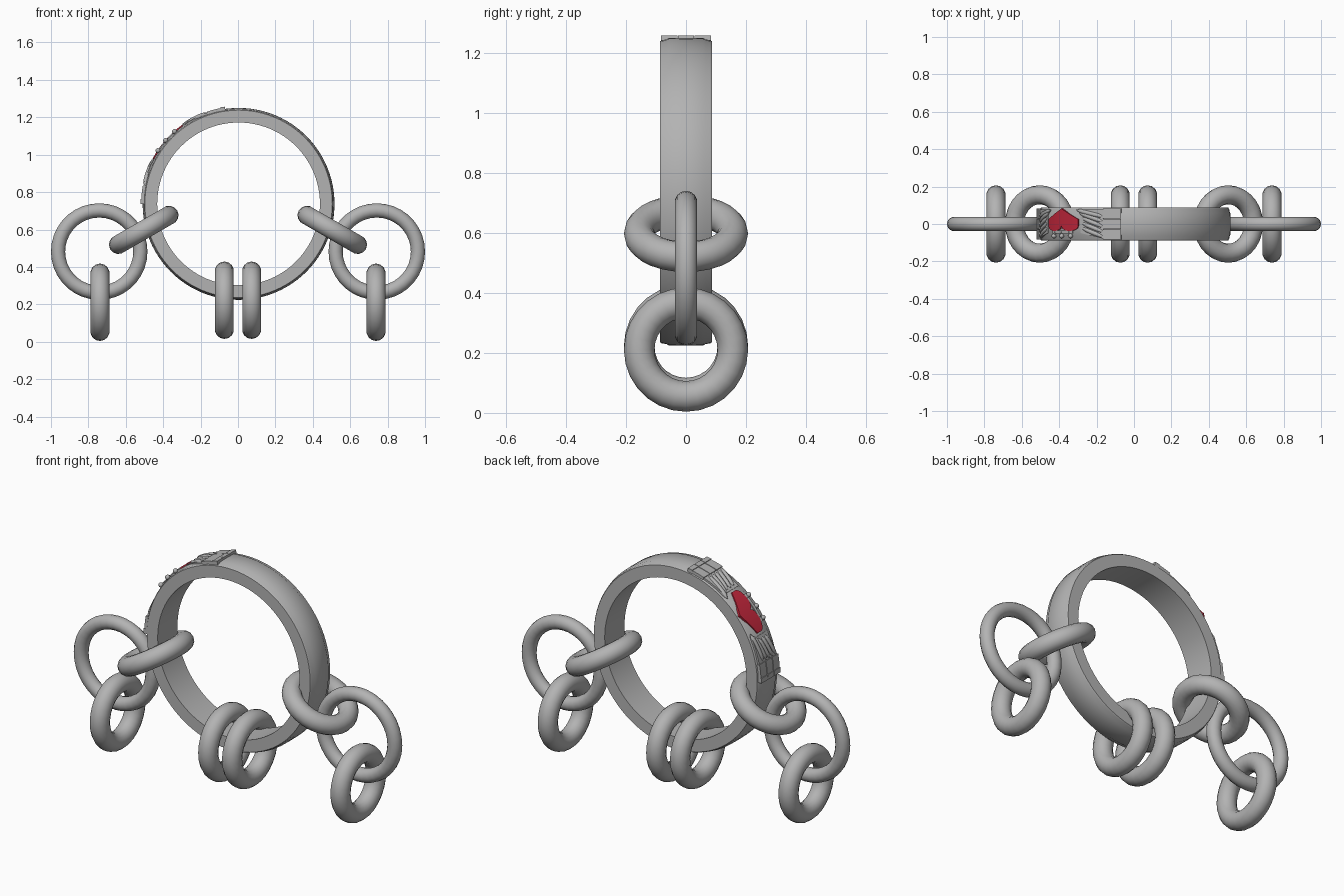
import bpy, bmesh, math
from mathutils import Vector, Matrix

cube = bpy.data.objects.get("Cube")
if cube:
    bpy.data.objects.remove(cube, do_unlink=True)

CENTER = Vector((0.003, 0, 0.737))   # middle of the band
CREST = 49                           # ornament angle from the top, towards -x


def material(name, rgb, rough):
    m = bpy.data.materials.new(name)
    m.use_nodes = True
    m.diffuse_color = (*rgb, 1)
    bsdf = m.node_tree.nodes["Principled BSDF"]
    bsdf.inputs["Base Color"].default_value = (*rgb, 1)
    bsdf.inputs["Roughness"].default_value = rough
    return m


SILVER = material("silver grey", (0.45, 0.45, 0.45), 0.5)
RED = material("heart red", (0.55, 0.02, 0.045), 0.5)


def finish(name, bm, mat=SILVER, angle=35):
    bmesh.ops.recalc_face_normals(bm, faces=bm.faces)
    mesh = bpy.data.meshes.new(name)
    bm.to_mesh(mesh)
    bm.free()
    mesh.materials.append(mat)
    ob = bpy.data.objects.new(name, mesh)
    bpy.context.collection.objects.link(ob)
    bpy.ops.object.select_all(action='DESELECT')
    bpy.context.view_layer.objects.active = ob
    ob.select_set(True)
    bpy.ops.object.shade_smooth_by_angle(angle=math.radians(angle))
    return ob


def on_band(deg, y, r):
    a = math.radians(deg)
    return CENTER + Vector((-r * math.sin(a), y, r * math.cos(a)))


def bridge_loops(bm, loops, closed):
    n = len(loops[0])
    pairs = list(zip(loops, loops[1:])) + ([(loops[-1], loops[0])] if closed else [])
    for p, q in pairs:
        for i in range(n):
            j = (i + 1) % n
            bm.faces.new((p[i], p[j], q[j], q[i]))
    if not closed:
        bm.faces.new(loops[0])
        bm.faces.new(loops[-1])


def torus(name, center, major, minor, rot, around=28, tube=14):
    bm = bmesh.new()
    loops = []
    for i in range(around):
        u = math.tau * i / around
        loop = []
        for j in range(tube):
            v = math.tau * j / tube
            r = major + minor * math.cos(v)
            p = Vector((r * math.cos(u), r * math.sin(u), minor * math.sin(v)))
            loop.append(bm.verts.new(rot @ p + Vector(center)))
        loops.append(loop)
    bridge_loops(bm, loops, True)
    return finish(name, bm, angle=60)


def slab(name, a0, a1, lo, hi, r0, r1, mat=SILVER, steps=12):
    """Plate bent around the band; lo and hi give its edges for t in -1..1."""
    bm = bmesh.new()
    loops = []
    for i in range(steps + 1):
        t = -1 + 2 * i / steps
        a = a0 + (a1 - a0) * i / steps
        corners = ((lo(t), r0), (hi(t), r0), (hi(t), r1), (lo(t), r1))
        loops.append([bm.verts.new(on_band(a, y, r)) for y, r in corners])
    bridge_loops(bm, loops, False)
    return finish(name, bm, mat)


def finger(name, start, end, radius):
    """Rounded tapering rod lying on the band."""
    bm = bmesh.new()
    loops = []
    for i in range(9):
        t = i / 8
        a = start[0] + (end[0] - start[0]) * t
        y = start[1] + (end[1] - start[1]) * t
        w = radius * max(0.2, math.sqrt(1 - (2 * t - 1) ** 4))
        loops.append([bm.verts.new(on_band(a, y + w * math.cos(k * math.tau / 8),
                                           0.513 + w * 0.9 * math.sin(k * math.tau / 8)))
                      for k in range(8)])
    bridge_loops(bm, loops, False)
    return finish(name, bm, angle=50)


# Band: swept profile with stepped, softly domed outside
profile = [(-0.087, 0.435), (0.087, 0.435), (0.087, 0.501), (0.08, 0.506),
           (0.066, 0.507), (0.058, 0.512), (0, 0.513), (-0.058, 0.512),
           (-0.066, 0.507), (-0.08, 0.506), (-0.087, 0.501)]
bm = bmesh.new()
bridge_loops(bm, [[bm.verts.new(on_band(i * 360 / 96, y, r)) for y, r in profile]
                  for i in range(96)], True)
finish("band", bm)

# Linked rings on both sides
for side, label in ((1, "left"), (-1, "right")):
    upright = Matrix.Rotation(math.pi / 2, 3, 'Y')
    facing = Matrix.Rotation(math.pi / 2, 3, 'X')
    tilted = Matrix.Rotation(side * math.radians(30), 3, 'Y')
    torus(label + "_band_link", (side * 0.504, 0, 0.598), 0.156, 0.051, tilted)
    torus(label + "_large_ring", (side * 0.742, 0, 0.482), 0.22, 0.038, facing, 36)
    torus(label + "_hanging_ring", (side * 0.738, 0, 0.211), 0.156, 0.051, upright)
    torus(label + "_bottom_ring", (side * 0.073, 0, 0.222), 0.156, 0.051, upright)

# Hands and cuffs, mirrored about the heart
for s, label in ((-1, "upper"), (1, "lower")):
    for k in range(3):
        y = (k - 1) * 0.056
        slab(f"{label}_cuff_strip_{k}", CREST + s * 30, CREST + s * 38,
             lambda t: y - 0.026, lambda t: y + 0.026, 0.49, 0.521, steps=4)
        slab(f"{label}_cuff_edge_{k}", CREST + s * 38, CREST + s * 41,
             lambda t: y - 0.027, lambda t: y + 0.027, 0.49, 0.525, steps=2)
    slab(label + "_palm", CREST + s * 30, CREST + s * 15,
         lambda t: -0.078 + 0.015 * (t + 1), lambda t: 0.078, 0.49, 0.516)
    for k in range(5):
        y = -0.068 + k * 0.027
        finger(f"{label}_finger_{k}", (CREST + s * 30, y),
               (CREST + s * (16 - 2 * max(0, k - 2)), min(y + 0.045, 0.074)), 0.013)

# Heart with its tip towards the back
slab("heart", CREST - 13.5, CREST + 13.5,
     lambda t: -0.01 - 0.027 * math.sqrt(max(0, 1 - (2 * abs(t) - 1) ** 2)),
     lambda t: 0.025 + 0.057 * (1 - abs(t)), 0.49, 0.519, RED, 32)

# Crown: base strip and beads
slab("crown_base", CREST - 9, CREST + 9, lambda t: -0.052, lambda t: -0.036, 0.49, 0.518)
for k in range(-1, 2):
    finger(f"crown_prong_{k + 2}", (CREST + k * 6, -0.036), (CREST + k * 7, -0.066), 0.009)
    bm = bmesh.new()
    bmesh.ops.create_uvsphere(bm, u_segments=12, v_segments=8, radius=0.013,
                              matrix=Matrix.Translation(on_band(CREST + k * 7.5, -0.064, 0.517)))
    finish(f"crown_bead_{k + 2}", bm, angle=60)
